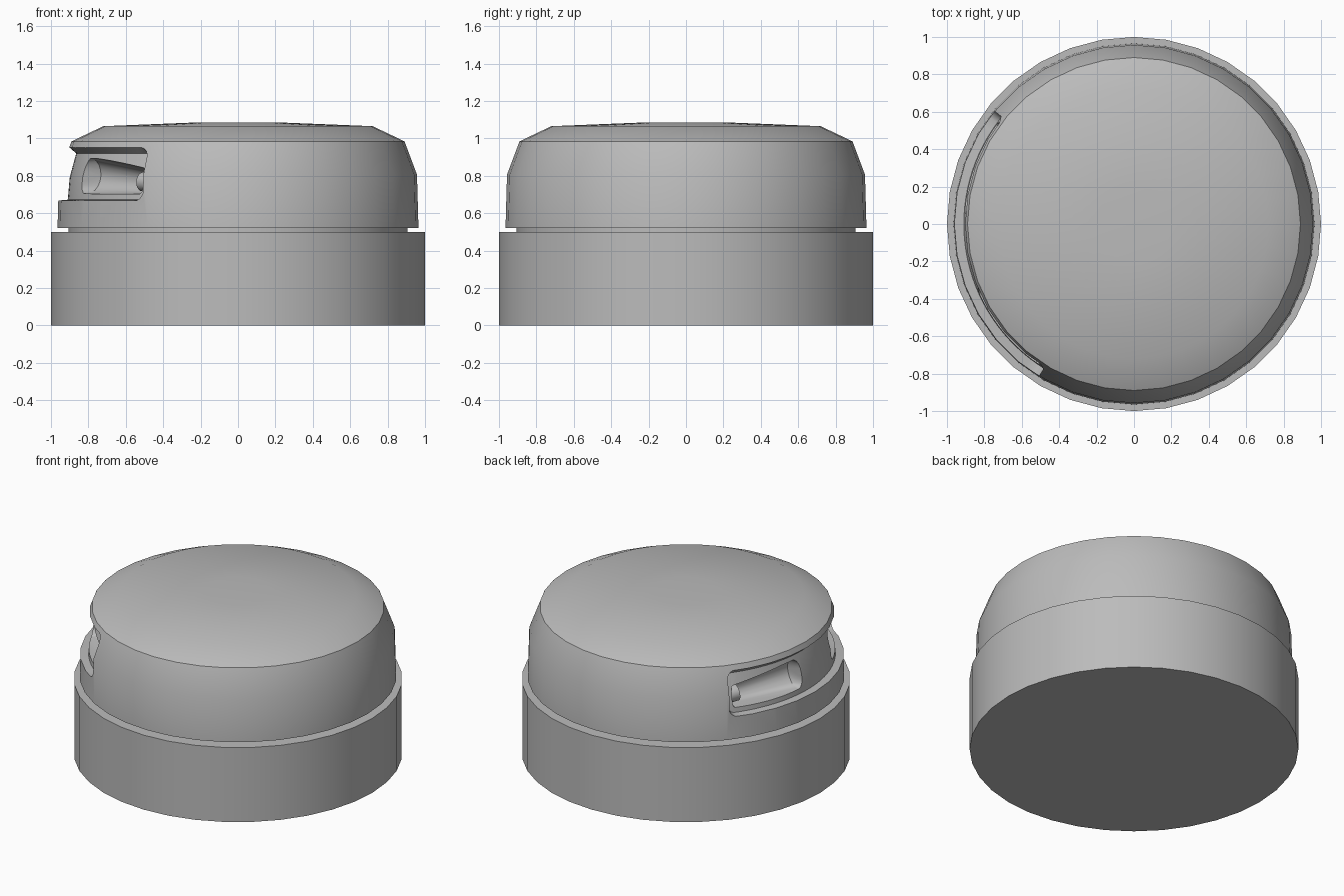
import bpy
import bmesh
from math import sin, cos, radians
from mathutils import Vector

if "Cube" in bpy.data.objects:
    bpy.data.objects.remove(bpy.data.objects["Cube"], do_unlink=True)

SIDES = 36
MID = 189.5          # direction of the middle of the sensor recess, degrees
HALF = 48.5          # half the angle it covers

grey = bpy.data.materials.new("plain grey")
grey.use_nodes = True
grey.diffuse_color = (0.5, 0.5, 0.5, 1)
grey.node_tree.nodes["Principled BSDF"].inputs["Base Color"].default_value = (0.5, 0.5, 0.5, 1)


def polar(angle, r, z):
    a = radians(angle)
    return Vector((r * cos(a), r * sin(a), z))


def finish(name, bm):
    bmesh.ops.remove_doubles(bm, verts=bm.verts, dist=1e-5)
    bmesh.ops.recalc_face_normals(bm, faces=bm.faces)
    mesh = bpy.data.meshes.new(name)
    bm.to_mesh(mesh)
    bm.free()
    mesh.materials.append(grey)
    obj = bpy.data.objects.new(name, mesh)
    bpy.context.collection.objects.link(obj)
    return obj


def activate(obj):
    bpy.ops.object.select_all(action='DESELECT')
    obj.select_set(True)
    bpy.context.view_layer.objects.active = obj


def smooth(obj):
    activate(obj)
    bpy.ops.object.shade_smooth_by_angle(angle=radians(30))


def lathe(name, profile):
    """Solid of revolution; the profile runs from the bottom rim to the top rim."""
    bm = bmesh.new()
    rings = [[bm.verts.new(polar(360 * i / SIDES, r, z)) for i in range(SIDES)]
             for r, z in profile]
    for low, high in zip(rings, rings[1:]):
        for i in range(SIDES):
            j = (i + 1) % SIDES
            bm.faces.new((low[i], low[j], high[j], high[i]))
    bm.faces.new(rings[0])
    bm.faces.new(rings[-1])
    return finish(name, bm)


def cut(target, cutter):
    cutter.hide_render = True
    activate(target)
    mod = target.modifiers.new("cut", 'BOOLEAN')
    mod.operation = 'DIFFERENCE'
    mod.solver = 'EXACT'
    mod.object = cutter
    bpy.ops.object.modifier_apply(modifier=mod.name)
    bpy.data.objects.remove(cutter, do_unlink=True)


def disc(centre, axis, r, count=20):
    side = axis.cross(Vector((0, 0, 1))).normalized()
    up = side.cross(axis).normalized()
    steps = [radians(360 * i / count) for i in range(count)]
    return [centre + side * r * cos(t) + up * r * sin(t) for t in steps]


# Body: base drum, narrow neck and domed cap
smooth(lathe("base", [(1, 0), (1, 0.5)]))
smooth(lathe("neck", [(0.905, 0.49), (0.905, 0.53)]))
cap = lathe("cap", [(0.965, 0.52), (0.957, 0.806), (0.89, 0.984),
                    (0.72, 1.065), (0.2, 1.086)])

# Shallow recess swept round the side, with rounded ends
bm = bmesh.new()
stations = [(0, 0.04), (0.7, 0.02), (1.5, 0.008), (2.5, 0)]
inner = [(a, s) for a, s in ((2.5 + (2 * HALF - 5) * i / 30, 0) for i in range(1, 30))]
stations += inner + [(2 * HALF - a, s) for a, s in reversed(stations)]
rings = []
for a, s in stations:
    section = [(1.1, 0.655 + s), (0.91, 0.672 + s), (0.9, 0.79),
               (0.865, 0.92 - s), (0.9, 0.95 - s), (1.1, 0.965 - s)]
    rings.append([bm.verts.new(polar(MID - HALF + a, r, z)) for r, z in section])
for low, high in zip(rings, rings[1:]):
    for i in range(len(low)):
        j = (i + 1) % len(low)
        bm.faces.new((low[i], low[j], high[j], high[i]))
bm.faces.new(rings[0])
bm.faces.new(rings[-1])
cut(cap, finish("recess_cutter", bm))

# Two mirrored horn pockets, each with a small sensor barrel at its outer end
for name, side in (("back", -1), ("front", 1)):
    wide = polar(MID + side * 16, 0.885, 0.8)
    narrow = polar(MID + side * 46, 0.84, 0.765)
    axis = (wide - narrow).normalized()
    bm = bmesh.new()
    points = disc(wide, axis, 0.095) + disc(narrow, axis, 0.06)
    for a in (12.5, 46):
        inset = 0.025
        for z, grow in ((0.7, 1), (0.895, -1)):
            points.append(polar(MID + side * a, 1.05, z + grow * inset))
            shift = 1.5 if a < 20 else -1.5
            points.append(polar(MID + side * (a + shift), 1.05, z))
    for p in points:
        bm.verts.new(p)
    result = bmesh.ops.convex_hull(bm, input=bm.verts)
    spare = {g for g in result["geom_interior"] if isinstance(g, bmesh.types.BMVert)}
    bmesh.ops.delete(bm, geom=list(spare), context='VERTS')
    cut(cap, finish(name + "_pocket_cutter", bm))

    # Barrel with a sunken lens
    bm = bmesh.new()
    loops = []
    for along, r in ((-0.03, 0.052), (0.045, 0.052), (0.045, 0.03), (0.02, 0.025)):
        loops.append([bm.verts.new(p) for p in disc(narrow + axis * along, axis, r)])
    for low, high in zip(loops, loops[1:]):
        for i in range(len(low)):
            j = (i + 1) % len(low)
            bm.faces.new((low[i], low[j], high[j], high[i]))
    bm.faces.new(loops[0])
    bm.faces.new(loops[-1])
    smooth(finish(name + "_sensor_barrel", bm))

smooth(cap)
